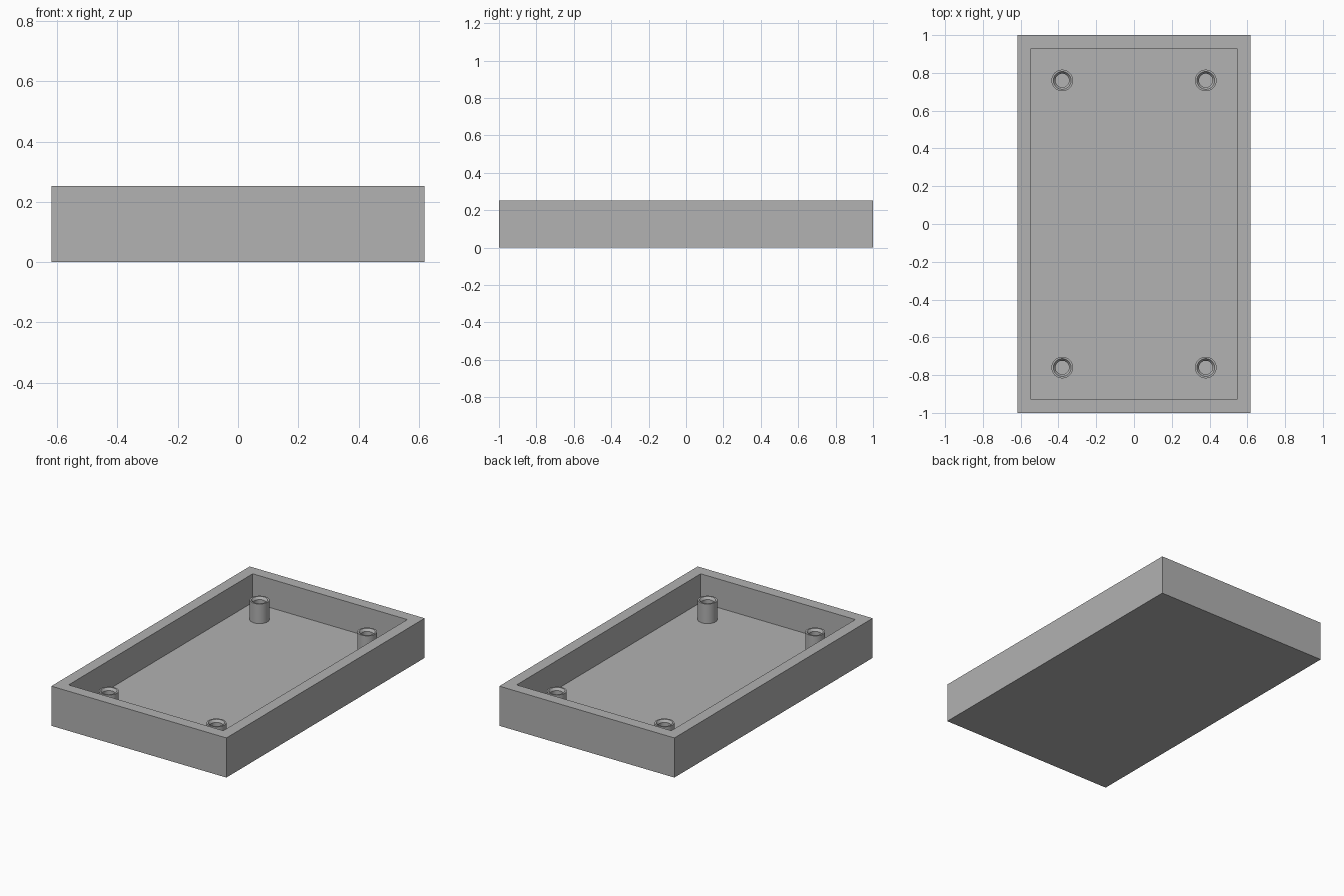
import bpy, bmesh, math
from mathutils import Matrix, Vector

cube = bpy.data.objects.get("Cube")
if cube:
    bpy.data.objects.remove(cube, do_unlink=True)

WIDTH, LENGTH, HEIGHT = 1.236, 2.0, 0.253
WALL, FLOOR = 0.072, 0.07
POST_X, POST_Y = 0.38, 0.76

# Single plain grey material
grey = bpy.data.materials.new("plain_grey")
grey.use_nodes = True
colour = (0.445, 0.445, 0.445, 1)
grey.diffuse_color = colour
grey.node_tree.nodes["Principled BSDF"].inputs["Base Color"].default_value = colour


def make_object(name, bm):
    bmesh.ops.recalc_face_normals(bm, faces=bm.faces)
    mesh = bpy.data.meshes.new(name)
    bm.to_mesh(mesh)
    bm.free()
    mesh.materials.append(grey)
    obj = bpy.data.objects.new(name, mesh)
    bpy.context.collection.objects.link(obj)
    return obj


# Open tray: a box whose top is inset and pushed down to the floor
bm = bmesh.new()
bmesh.ops.create_cube(bm, size=1, matrix=Matrix.Translation((0, 0, HEIGHT / 2))
                      @ Matrix.Diagonal((WIDTH, LENGTH, HEIGHT, 1)))
top = max(bm.faces, key=lambda f: f.calc_center_median().z)
bmesh.ops.inset_region(bm, faces=[top], thickness=WALL, use_even_offset=True)
result = bmesh.ops.extrude_face_region(bm, geom=[top])
bmesh.ops.delete(bm, geom=[top], context='FACES_ONLY')
moved = [v for v in result["geom"] if isinstance(v, bmesh.types.BMVert)]
bmesh.ops.translate(bm, verts=moved, vec=(0, 0, FLOOR - HEIGHT))
make_object("tray", bm)


# Hollow screw post with a countersunk mouth, turned from a profile
def screw_post(name, x, y):
    profile = [(0.057, FLOOR), (0.057, 0.195), (0.047, 0.195),
               (0.036, 0.180), (0.036, FLOOR)]
    bm = bmesh.new()
    verts = [bm.verts.new((r, 0, z)) for r, z in profile]
    edges = [bm.edges.new(pair) for pair in zip(verts, verts[1:])]
    bmesh.ops.spin(bm, geom=verts + edges, cent=(0, 0, 0), axis=(0, 0, 1),
                   angle=math.tau, steps=48, use_merge=True)
    bmesh.ops.remove_doubles(bm, verts=bm.verts, dist=0.0001)
    bmesh.ops.recalc_face_normals(bm, faces=bm.faces)
    # Make sure the outer wall faces outward
    outer = max(bm.faces, key=lambda f: f.calc_center_median().xy.length)
    if outer.normal.dot(Vector((*outer.calc_center_median().xy, 0))) < 0:
        bmesh.ops.reverse_faces(bm, faces=bm.faces)
    mesh = bpy.data.meshes.new(name)
    bm.to_mesh(mesh)
    bm.free()
    mesh.materials.append(grey)
    obj = bpy.data.objects.new(name, mesh)
    obj.location = (x, y, 0)
    bpy.context.collection.objects.link(obj)
    bpy.ops.object.select_all(action='DESELECT')
    obj.select_set(True)
    bpy.context.view_layer.objects.active = obj
    bpy.ops.object.shade_smooth_by_angle(angle=math.radians(30))


for end, sy in (("front", -1), ("back", 1)):
    for side, sx in (("right", -1), ("left", 1)):
        screw_post(f"{end}_{side}_screw_post", sx * POST_X, sy * POST_Y)
